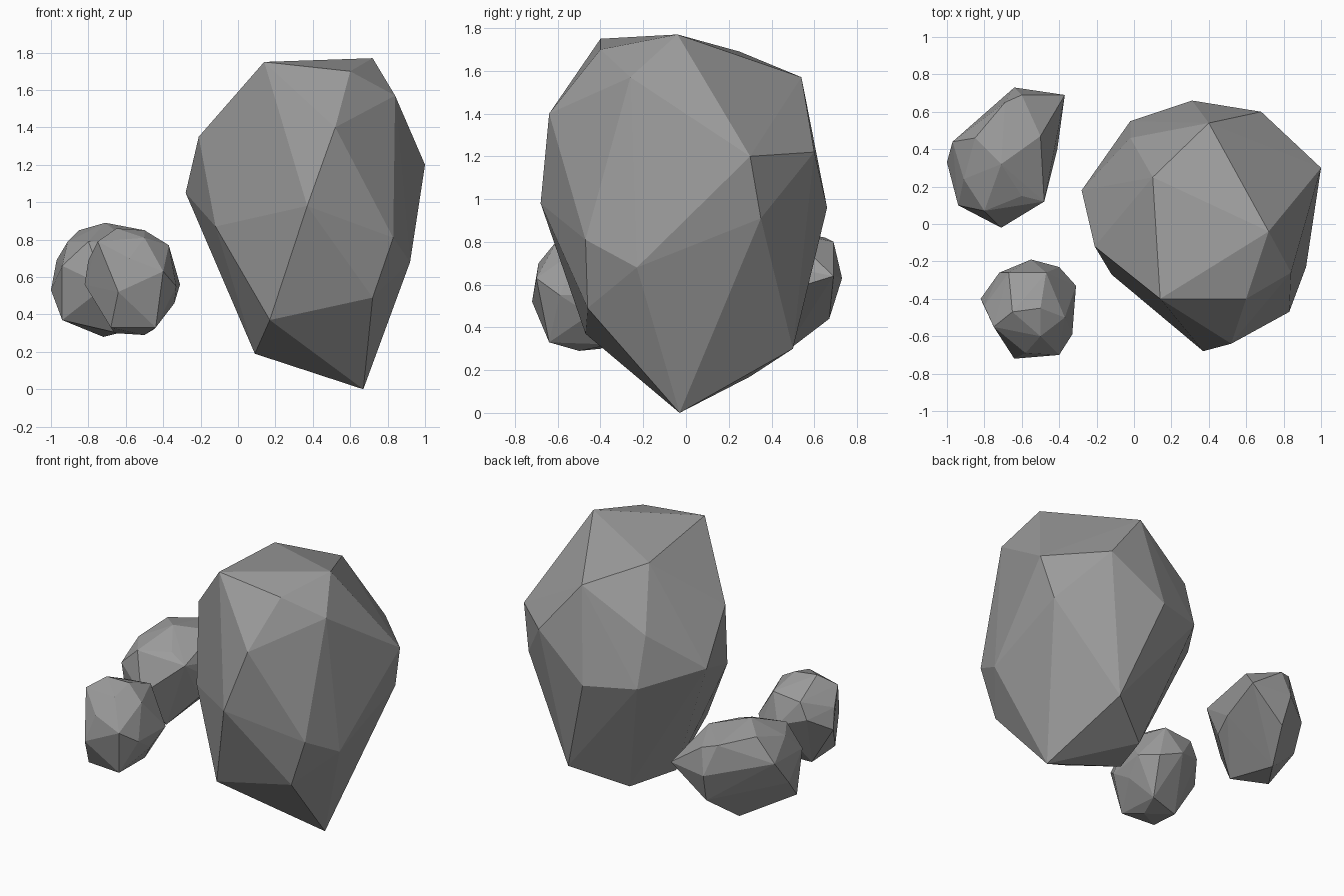
import bpy
import bmesh

# Remove the default object if present
default_object = bpy.data.objects.get("Cube")
if default_object:
    bpy.data.objects.remove(default_object, do_unlink=True)


def make_material(name, colour):
    material = bpy.data.materials.new(name)
    material.use_nodes = True
    material.diffuse_color = colour
    for node in material.node_tree.nodes:
        if node.type == "BSDF_PRINCIPLED":
            node.inputs["Base Color"].default_value = colour
            node.inputs["Roughness"].default_value = 0.9
    return material


def make_boulder(name, corners, material):
    """Wrap a faceted convex stone around its corner points."""
    mesh = bpy.data.meshes.new(name)
    boulder = bpy.data.objects.new(name, mesh)
    bpy.context.collection.objects.link(boulder)
    builder = bmesh.new()
    for corner in corners:
        builder.verts.new(corner)
    hull = bmesh.ops.convex_hull(builder, input=builder.verts)
    # Discard any corner that ended up inside the stone
    loose = [vert for vert in builder.verts if not vert.link_faces]
    bmesh.ops.delete(builder, geom=loose, context="VERTS")
    bmesh.ops.recalc_face_normals(builder, faces=builder.faces)
    for face in builder.faces:
        face.smooth = False
    builder.to_mesh(mesh)
    builder.free()
    mesh.materials.append(material)
    return boulder


stone_grey = make_material("stone grey", (0.33, 0.33, 0.33, 1))

# Tall boulder: crown, shoulders, waist and tapering foot
tall_crown = [(.14, -.4, 1.75), (.72, -.04, 1.77), (.6, -.4, 1.7),
              (.84, -.26, 1.57), (.1, .25, 1.69), (.4, .54, 1.57)]
tall_shoulders = [(1, .3, 1.2), (.52, -.64, 1.4), (.68, .6, 1.22),
                  (-.02, .46, 1.31), (-.21, -.12, 1.35)]
tall_waist = [(.92, -.23, .68), (.37, -.68, .98), (.83, -.47, .81),
              (.31, .66, .96), (-.02, .55, .98), (-.28, .18, 1.05),
              (-.12, -.27, .87), (.93, .35, .91)]
tall_foot = [(.67, -.03, 0), (.72, -.46, .49), (.17, -.47, .37),
             (.09, -.02, .19), (.21, .3, .17), (.53, .5, .3)]
make_boulder("tall_boulder",
             tall_crown + tall_shoulders + tall_waist + tall_foot,
             stone_grey)

# Rear boulder: low stone with a pointed end
rear_top = [(-.71, .32, .89), (-.5, .47, .85), (-.85, .46, .85),
            (-.91, .24, .79), (-.8, .07, .79), (-.6, .15, .8),
            (-.6, .69, .8), (-.69, .65, .82), (-.48, .12, .75)]
rear_middle = [(-.37, .69, .64), (-.64, .73, .63), (-.97, .44, .69),
               (-1, .33, .53), (-.94, .1, .66), (-.71, -.02, .55),
               (-.46, .25, .5), (-.41, .4, .55)]
rear_base = [(-.94, .16, .37), (-.72, .46, .28), (-.62, .67, .44),
             (-.64, .15, .3)]
make_boulder("rear_boulder", rear_top + rear_middle + rear_base, stone_grey)

# Front boulder: small rounded stone
front_top = [(-.65, -.47, .86), (-.5, -.45, .85), (-.37, -.5, .77),
             (-.5, -.6, .81), (-.75, -.55, .79), (-.47, -.26, .78),
             (-.67, -.26, .76)]
front_middle = [(-.64, -.72, .52), (-.4, -.7, .63), (-.58, -.69, .7),
                (-.33, -.59, .55), (-.31, -.33, .56), (-.82, -.4, .56),
                (-.8, -.44, .69), (-.72, -.26, .65), (-.55, -.19, .6),
                (-.4, -.23, .55)]
front_base = [(-.68, -.62, .33), (-.5, -.5, .29), (-.44, -.64, .33),
              (-.66, -.4, .3), (-.45, -.35, .32), (-.34, -.45, .46)]
make_boulder("front_boulder", front_top + front_middle + front_base,
             stone_grey)
